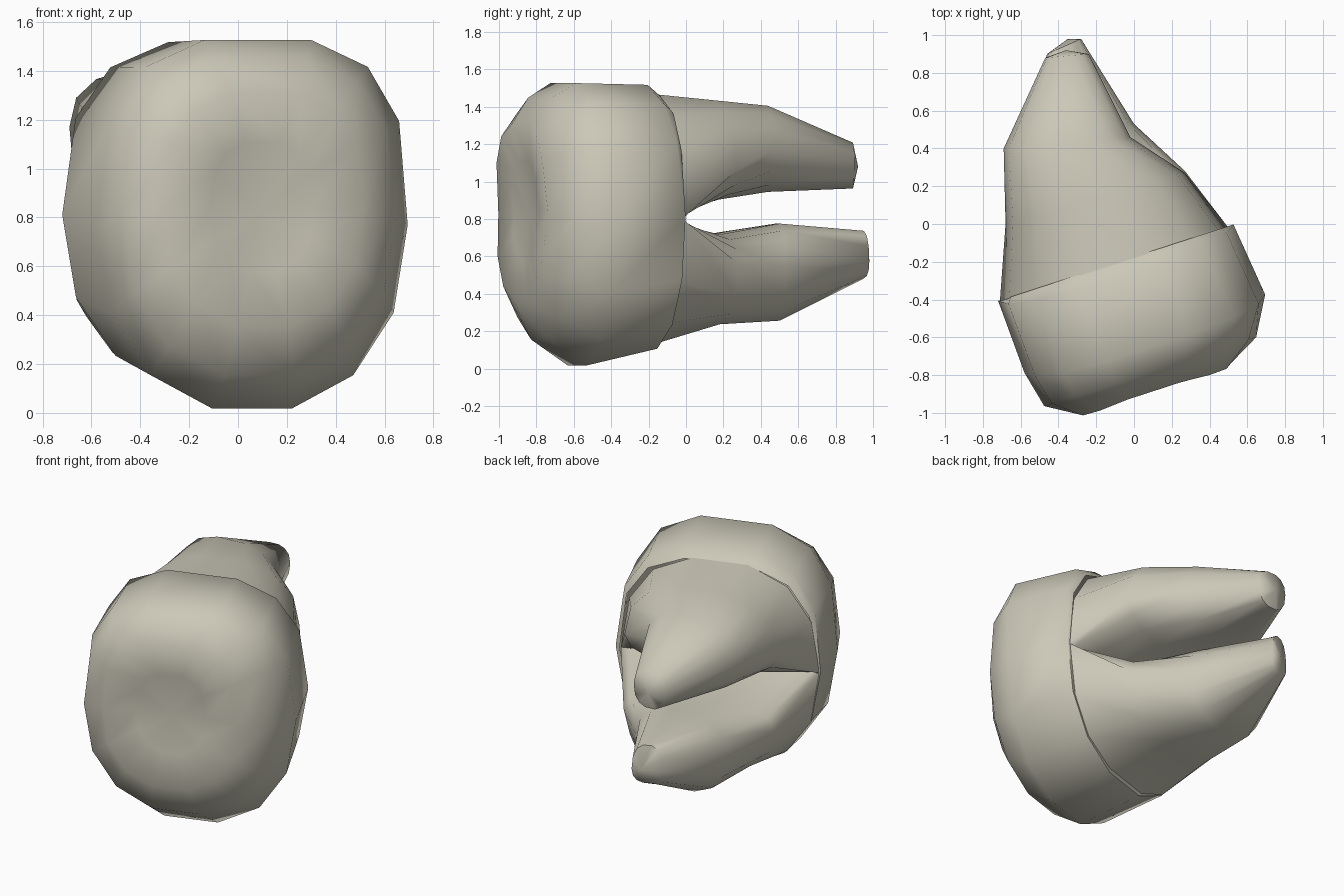
import bpy, bmesh, math
from mathutils import Vector

cube = bpy.data.objects.get("Cube")
if cube:
    bpy.data.objects.remove(cube)

ivory = bpy.data.materials.new("ivory")
ivory.use_nodes = True
ivory.diffuse_color = (0.60, 0.58, 0.48, 1)
ivory.node_tree.nodes["Principled BSDF"].inputs["Base Color"].default_value = ivory.diffuse_color

SIDES = 14
TILT = math.radians(18)
ACROSS = Vector((math.cos(TILT), math.sin(TILT), 0))
ALONG = Vector((-math.sin(TILT), math.cos(TILT), 0))


def spow(value, power):
    return math.copysign(abs(value) ** power, value)


def oval(i, p_top, p_bottom):
    """Point i of a rounded-square outline of radius 1, plus sine of its angle."""
    t = math.tau * i / SIDES
    c, s = math.cos(t), math.sin(t)
    if abs(s) < 1e-6:
        s = 0
    p = p_top if s >= 0 else p_bottom
    return spow(c, 2 / p), spow(s, 2 / p), s


def loft(name, rings, start=None, end=None):
    """Skin a list of rings; start and end are optional closing points."""
    bm = bmesh.new()
    loops = [[bm.verts.new(p) for p in ring] for ring in rings]
    for a, b in zip(loops, loops[1:]):
        for i in range(SIDES):
            j = (i + 1) % SIDES
            bm.faces.new((a[i], a[j], b[j], b[i]))
    for loop, point in ((loops[0], start), (loops[-1], end)):
        if point is not None:
            tip = bm.verts.new(point)
            for i in range(SIDES):
                bm.faces.new((loop[i], loop[(i + 1) % SIDES], tip))
    bmesh.ops.remove_doubles(bm, verts=bm.verts, dist=0.0005)
    bmesh.ops.recalc_face_normals(bm, faces=bm.faces)
    mesh = bpy.data.meshes.new(name)
    bm.to_mesh(mesh)
    bm.free()
    mesh.materials.append(ivory)
    obj = bpy.data.objects.new(name, mesh)
    bpy.context.collection.objects.link(obj)
    bpy.ops.object.select_all(action='DESELECT')
    obj.select_set(True)
    bpy.context.view_layer.objects.active = obj
    bpy.ops.object.shade_smooth_by_angle(angle=math.radians(60))
    return obj


def crown_ring(u, z, v, half_w, half_h, top_shift=0.0, lobe=0.0):
    ring = []
    for i in range(SIDES):
        x, h, s = oval(i, 2.8, 2.2)
        depth = v + top_shift * max(0, s) - lobe * abs(x * h)
        ring.append(ACROSS * (u + half_w * x) + ALONG * depth + Vector((0, 0, z + half_h * h)))
    return ring


# Crown: dimpled biting face, bulging sides, rim and inward lip
crown = [
    crown_ring(-0.17, 0.84, -0.84, 0.22, 0.27, lobe=0.03),
    crown_ring(-0.17, 0.83, -0.86, 0.43, 0.49, lobe=0.04),
    crown_ring(-0.16, 0.80, -0.77, 0.59, 0.66),
    crown_ring(-0.125, 0.77, -0.57, 0.67, 0.77, top_shift=-0.08),
    crown_ring(-0.155, 0.81, -0.165, 0.655, 0.72, top_shift=-0.075),
    crown_ring(-0.155, 0.80, -0.165, 0.63, 0.67),
]
loft("crown", crown, start=ACROSS * -0.17 + ALONG * -0.82 + Vector((0, 0, 0.82)))


def root_ring(left, right, wide_z, outer_z, inner_z):
    """Ring from a left and right (x, y) point; outer and inner heights differ."""
    a, b = Vector((*left, wide_z)), Vector((*right, wide_z))
    mid, half = (a + b) / 2, (b - a) / 2
    ring = []
    for i in range(SIDES):
        x, h, s = oval(i, 2.4, 2.4)
        rise = (outer_z - wide_z) * h if h >= 0 else (wide_z - inner_z) * h
        ring.append(mid + half * x + Vector((0, 0, rise)))
    return ring


# Two roots that part along the middle and taper to blunt tips
upper = [
    root_ring((-0.71, -0.41), (0.50, -0.02), 0.80, 1.48, 0.80),
    root_ring((-0.68, 0.00), (0.27, 0.27), 1.06, 1.44, 0.90),
    root_ring((-0.69, 0.40), (-0.02, 0.46), 1.17, 1.41, 0.94),
    root_ring((-0.47, 0.88), (-0.24, 0.90), 1.10, 1.21, 0.96),
]
lower = [
    root_ring((-0.71, -0.41), (0.50, -0.02), 0.80, 0.12, 0.80),
    root_ring((-0.66, 0.00), (0.27, 0.28), 0.56, 0.23, 0.72),
    root_ring((-0.62, 0.45), (0.00, 0.53), 0.55, 0.25, 0.78),
    root_ring((-0.46, 0.90), (-0.28, 0.98), 0.57, 0.48, 0.74),
]
loft("upper_root", upper, end=(-0.36, 0.92, 1.08))
loft("lower_root", lower, end=(-0.35, 0.98, 0.58))
